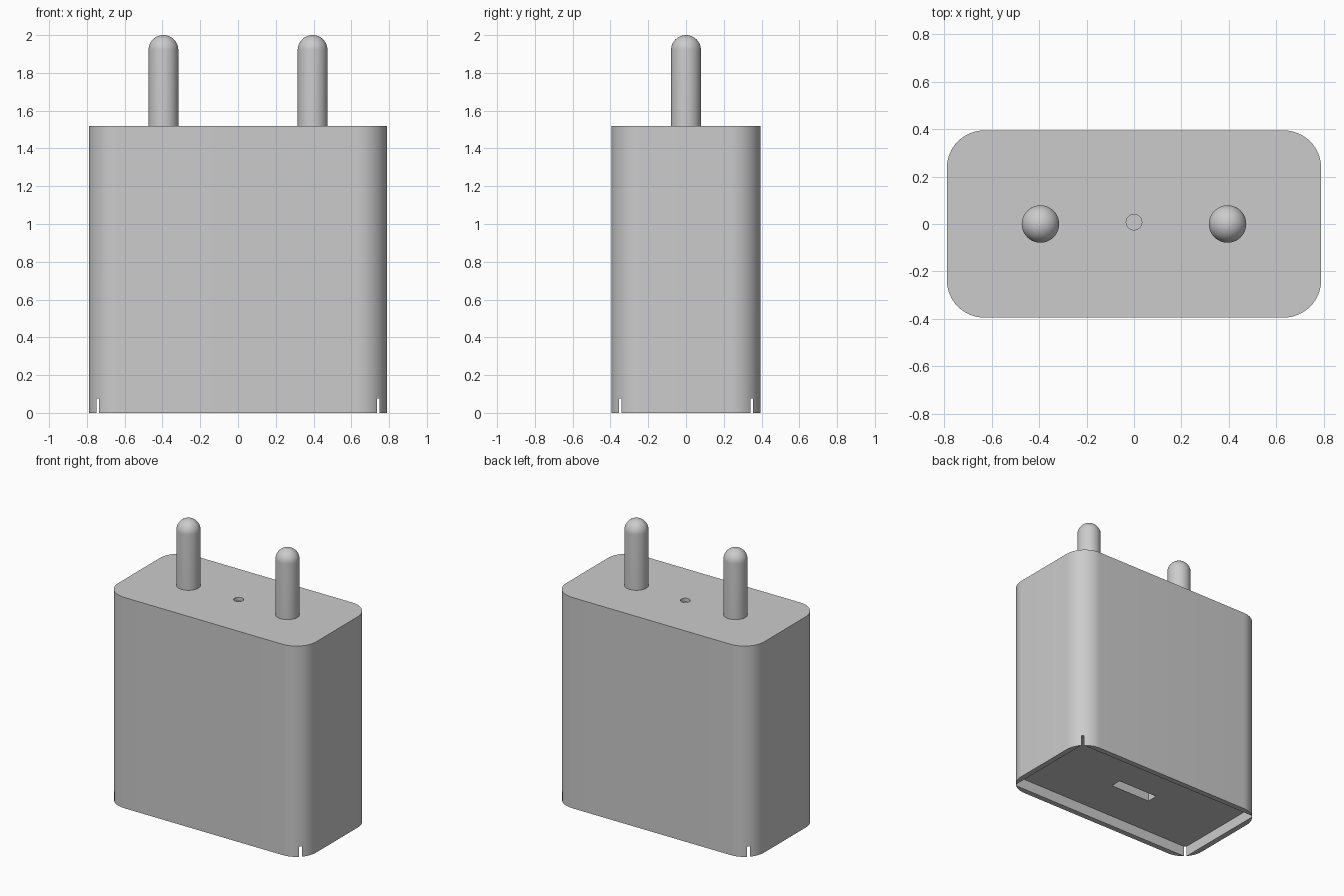
import bpy
import bmesh
from math import sin, cos, pi, radians
from mathutils import Matrix, Vector

cube = bpy.data.objects.get("Cube")
if cube:
    bpy.data.objects.remove(cube, do_unlink=True)

HALF_W, HALF_D, BODY_TOP, CORNER = 0.79, 0.395, 1.52, 0.158
WALL, RECESS = 0.04, 0.075
PIN_X, PIN_R, PIN_TOP = 0.395, 0.079, 2.0

grey = bpy.data.materials.new("plain_grey")
grey.use_nodes = True
colour = (0.6, 0.6, 0.6, 1)
grey.diffuse_color = colour
grey.node_tree.nodes["Principled BSDF"].inputs["Base Color"].default_value = colour


def make_object(name, bm):
    bmesh.ops.recalc_face_normals(bm, faces=bm.faces)
    mesh = bpy.data.meshes.new(name)
    bm.to_mesh(mesh)
    bm.free()
    mesh.materials.append(grey)
    obj = bpy.data.objects.new(name, mesh)
    bpy.context.collection.objects.link(obj)
    return obj


def smooth(obj):
    obj.data.polygons.foreach_set("use_smooth", [True] * len(obj.data.polygons))
    obj.data.set_sharp_from_angle(angle=radians(30))


def box(name, size, centre):
    bm = bmesh.new()
    bmesh.ops.create_cube(bm, size=1, matrix=Matrix.LocRotScale(centre, None, size))
    return make_object(name, bm)


def cut(target, cutter):
    cutter.hide_render = True
    mod = target.modifiers.new("cut", 'BOOLEAN')
    mod.operation = 'DIFFERENCE'
    mod.solver = 'EXACT'
    mod.object = cutter
    bpy.context.view_layer.objects.active = target
    bpy.ops.object.modifier_apply(modifier=mod.name)
    bpy.data.objects.remove(cutter, do_unlink=True)


# Charger body: rounded rectangle raised to full height
bm = bmesh.new()
outline = []
STEPS = 16
for quarter, (sx, sy) in enumerate([(1, 1), (-1, 1), (-1, -1), (1, -1)]):
    for i in range(STEPS + 1):
        a = (quarter + i / STEPS) * pi / 2
        outline.append(bm.verts.new((sx * (HALF_W - CORNER) + CORNER * cos(a),
                                     sy * (HALF_D - CORNER) + CORNER * sin(a), 0)))
base = bm.faces.new(outline)
raised = bmesh.ops.extrude_face_region(bm, geom=[base])
bmesh.ops.translate(bm, vec=(0, 0, BODY_TOP),
                    verts=[v for v in raised["geom"] if isinstance(v, bmesh.types.BMVert)])
body = make_object("body", bm)

# Square-cornered recess underneath, which breaks through the rounded corners
cut(body, box("recess_cutter", Vector((2 * (HALF_W - WALL), 2 * (HALF_D - WALL), 2 * RECESS)),
              Vector((0, 0, 0))))

# Cable socket in the recessed plate
cut(body, box("socket_cutter", Vector((0.32, 0.08, 0.3)), Vector((0, 0, RECESS))))

# Small round dimple between the pins
bm = bmesh.new()
bmesh.ops.create_cone(bm, cap_ends=True, segments=32, radius1=0.033, radius2=0.033, depth=0.05,
                      matrix=Matrix.Translation((0, 0.008, BODY_TOP)))
cut(body, make_object("dimple_cutter", bm))
smooth(body)


# Plug pins: straight shaft with a hemispherical tip
def pin(name, x):
    bm = bmesh.new()
    arc = [(PIN_R * cos(i * pi / 24), PIN_TOP - PIN_R + PIN_R * sin(i * pi / 24)) for i in range(12)]
    profile = [(0, BODY_TOP - 0.01), (PIN_R, BODY_TOP - 0.01)] + arc + [(0, PIN_TOP)]
    verts = [bm.verts.new((r, 0, z)) for r, z in profile]
    edges = [bm.edges.new(pair) for pair in zip(verts, verts[1:])]
    bmesh.ops.spin(bm, geom=verts + edges, cent=(0, 0, 0), axis=(0, 0, 1),
                   angle=2 * pi, steps=40)
    bmesh.ops.remove_doubles(bm, verts=bm.verts, dist=0.0001)
    bmesh.ops.translate(bm, vec=(x, 0, 0), verts=bm.verts)
    smooth(make_object(name, bm))


for side, sign in (("left", 1), ("right", -1)):
    pin(side + "_pin", sign * PIN_X)
